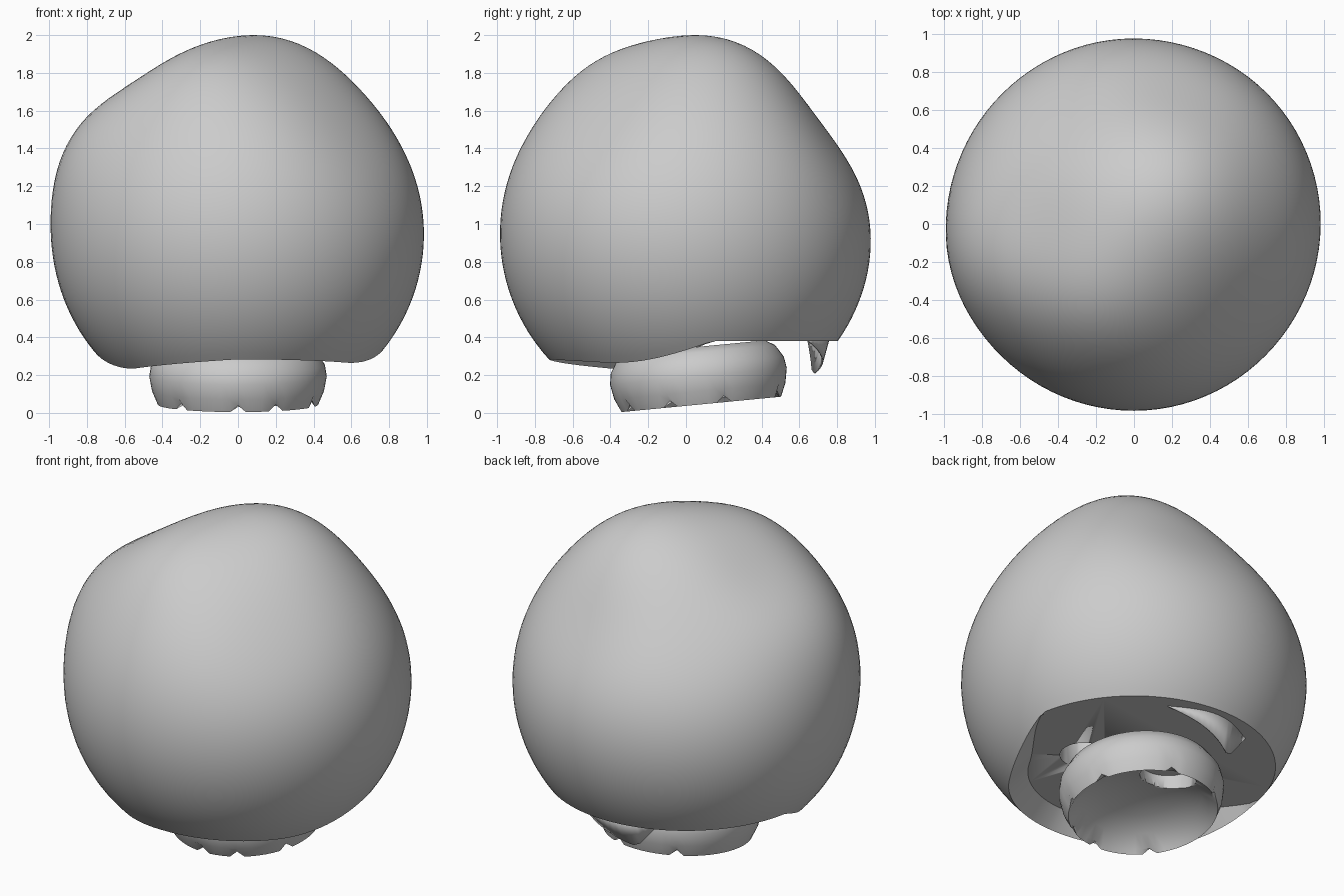
import bpy, bmesh, math
from mathutils import Vector, Matrix

cube = bpy.data.objects.get("Cube")
if cube:
    bpy.data.objects.remove(cube)

grey = bpy.data.materials.new("light_grey")
grey.use_nodes = True
grey.diffuse_color = (0.6, 0.6, 0.6, 1)
grey.node_tree.nodes["Principled BSDF"].inputs["Base Color"].default_value = grey.diffuse_color


def finish(bm, name, angle=40):
    bmesh.ops.recalc_face_normals(bm, faces=bm.faces)
    mesh = bpy.data.meshes.new(name)
    bm.to_mesh(mesh)
    bm.free()
    mesh.materials.append(grey)
    ob = bpy.data.objects.new(name, mesh)
    bpy.context.collection.objects.link(ob)
    bpy.ops.object.select_all(action='DESELECT')
    ob.select_set(True)
    bpy.context.view_layer.objects.active = ob
    bpy.ops.object.shade_smooth_by_angle(angle=math.radians(angle))
    return ob


def bridge(bm, a, b):
    n = len(a)
    for i in range(n):
        bm.faces.new((a[i], a[(i + 1) % n], b[(i + 1) % n], b[i]))


def bore(target, name, x, y, z, radius, depth):
    """Cut a round blind hole upwards from below."""
    bm = bmesh.new()
    bmesh.ops.create_cone(bm, cap_ends=True, segments=32, radius1=radius, radius2=radius,
                          depth=depth, matrix=Matrix.Translation((x, y, z)))
    cutter = finish(bm, name)
    cutter.hide_render = True
    cutter.hide_set(True)
    mod = target.modifiers.new(name, 'BOOLEAN')
    mod.operation = 'DIFFERENCE'
    mod.object = cutter
    mod.solver = 'EXACT'


# Rounded body: a sphere with soft swellings and hollows (direction, amount, tightness)
CENTRE = Vector((0, 0, 0.95))
PLANE = 0.38
LOBES = [((0.22, 0.2, 1), 0.085, 10),
         ((-0.2, -0.42, 0.88), 0.05, 14),
         ((-0.83, -0.2, 0.5), 0.05, 12),
         ((-0.55, 0, 0.83), -0.03, 20),
         ((-0.45, 0.6, 0.65), -0.06, 8),
         ((0.6, -0.5, 0.62), -0.04, 10),
         ((0.2, 0.8, 0.6), -0.055, 11)]
LOBES = [(Vector(d).normalized(), a, k) for d, a, k in LOBES]


def body_point(az, polar):
    d = Vector((math.sin(polar) * math.cos(az), math.sin(polar) * math.sin(az), math.cos(polar)))
    r = 0.985 + sum(a * math.exp(k * (d.dot(c) - 1)) for c, a, k in LOBES)
    return CENTRE + d * r


def lip_height(p):
    """Flat at the back, dipping to a lip round the front."""
    t = min(1, max(0, (0.14 - p.y) / 0.52))
    dip = 0.115 * math.sin(t * math.pi / 2)
    rise = 0.02 * min(1, max(0, (-p.y - 0.4) / 0.35))
    side = 0.055 * t * max(0, -p.x)
    return PLANE - dip + rise - side


SEG, RINGS = 96, 48
bm = bmesh.new()
ends = []
for i in range(SEG):
    az = math.tau * i / SEG
    lo, hi = math.pi / 2, math.pi * 0.95
    for _ in range(25):
        mid = (lo + hi) / 2
        p = body_point(az, mid)
        if p.z > lip_height(p):
            lo = mid
        else:
            hi = mid
    ends.append(lo)
rings = [[bm.verts.new(body_point(math.tau * i / SEG, ends[i] * j / RINGS)) for i in range(SEG)]
         for j in range(1, RINGS + 1)]
top = bm.verts.new(body_point(0, 0))
for i in range(SEG):
    bm.faces.new((top, rings[0][i], rings[0][(i + 1) % SEG]))
for a, b in zip(rings, rings[1:]):
    bridge(bm, a, b)
# Sloping inside of the lip, then the flat underside
inner = []
for v in rings[-1]:
    r = v.co.xy.length
    s = (r - max(0.01, PLANE - v.co.z)) / r
    inner.append(bm.verts.new((v.co.x * s, v.co.y * s, PLANE)))
bridge(bm, rings[-1], inner)
bm.faces.new(inner)
body = finish(bm, "rounded_body", 20)
bore(body, "body_socket_cutter", 0.3, -0.08, 0.48, 0.14, 0.5)

# Tilted plug below, with a deep hollow underside and a nicked rim
PROFILE = [(0.37, 0.305), (0.42, 0.275), (0.46, 0.21), (0.47, 0.15), (0.455, 0.07),
           (0.425, 0.0), (0.405, 0.025), (0.34, 0.085), (0.22, 0.13), (0.08, 0.155)]
RIM, PSEG = 5, 64
bm = bmesh.new()
loops = [[bm.verts.new((r * math.cos(math.tau * i / PSEG), r * math.sin(math.tau * i / PSEG), z))
          for i in range(PSEG)] for r, z in PROFILE]
for a, b in zip(loops, loops[1:]):
    bridge(bm, a, b)
bm.faces.new(loops[0])
bm.faces.new(loops[-1])
for i in (3, 13, 22, 40, 48, 53, 60):
    loops[RIM][i].co.z += 0.035
bm.transform(Matrix.Translation((0, 0.08, 0.045)) @ Matrix.Rotation(math.radians(5.5), 4, 'X'))
plug = finish(bm, "lower_plug")
bore(plug, "plug_socket_cutter", 0.0, 0.3, 0.15, 0.16, 0.26)

# Thin curved splinter hanging from the back edge
bm = bmesh.new()
STEPS = 14
upper, lower = [], []
for i in range(STEPS + 1):
    t = i / STEPS
    x = 0.3 - 0.58 * t
    y = 0.65 + 0.11 * math.sin(t * math.pi)
    drop = 0.18 * (t / 0.75 if t < 0.75 else (1 - t) / 0.25)
    upper.append(bm.verts.new((x, y, PLANE + 0.01)))
    lower.append(bm.verts.new((x, y - 0.3 * drop, PLANE - drop)))
for i in range(STEPS):
    bm.faces.new((upper[i], upper[i + 1], lower[i + 1], lower[i]))
splinter = finish(bm, "back_splinter")
thick = splinter.modifiers.new("thickness", 'SOLIDIFY')
thick.thickness = 0.008
